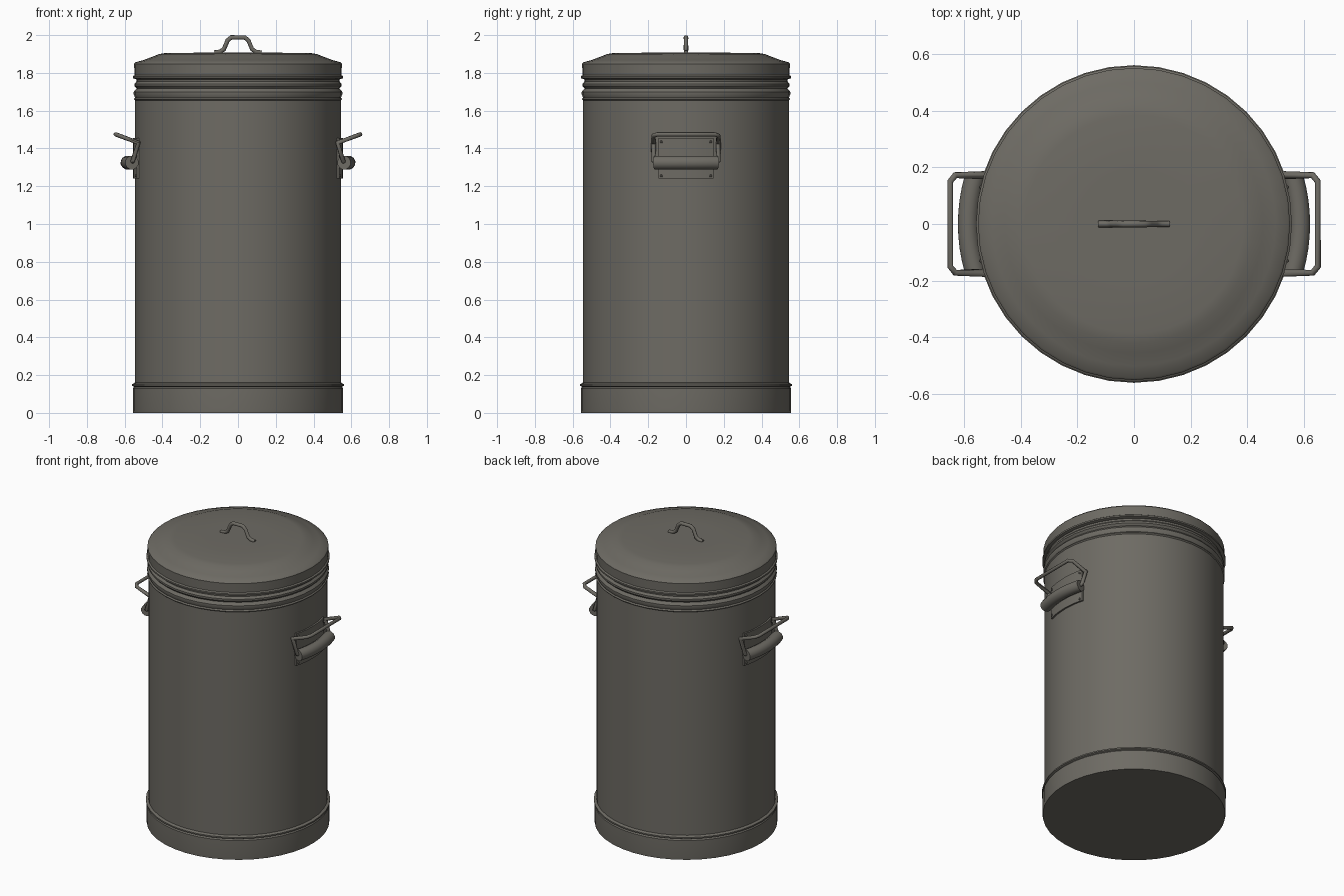
import bpy
import bmesh
from math import cos, sin, pi, radians
from mathutils import Vector

cube = bpy.data.objects.get("Cube")
if cube:
    bpy.data.objects.remove(cube)

metal = bpy.data.materials.new("weathered_grey_metal")
COLOUR = (0.155, 0.147, 0.127, 1)
metal.diffuse_color = COLOUR
metal.use_nodes = True
metal.node_tree.nodes["Principled BSDF"].inputs["Base Color"].default_value = COLOUR


def finish(name, bm, angle=35):
    bmesh.ops.recalc_face_normals(bm, faces=bm.faces)
    mesh = bpy.data.meshes.new(name)
    bm.to_mesh(mesh)
    bm.free()
    mesh.materials.append(metal)
    obj = bpy.data.objects.new(name, mesh)
    bpy.context.collection.objects.link(obj)
    bpy.ops.object.select_all(action="DESELECT")
    obj.select_set(True)
    bpy.context.view_layer.objects.active = obj
    bpy.ops.object.shade_smooth_by_angle(angle=radians(angle))
    return obj


def bridge(bm, rings):
    for a, b in zip(rings, rings[1:]):
        n = len(a)
        for i in range(n):
            j = (i + 1) % n
            bm.faces.new((a[i], a[j], b[j], b[i]))


def lathe(name, profile, sides=40):
    """Turn a (radius, height) profile around z and cap both ends."""
    bm = bmesh.new()
    rings = [[bm.verts.new((r * cos(2 * pi * i / sides), r * sin(2 * pi * i / sides), z))
              for i in range(sides)] for r, z in profile]
    bridge(bm, rings)
    bm.faces.new(rings[0])
    bm.faces.new(rings[-1])
    return finish(name, bm)


def tube(name, points, radius, sides=8):
    """Sweep a round section along a path, mitred at the bends."""
    bm = bmesh.new()
    pts = [Vector(p) for p in points]
    side = None
    rings = []
    for i, p in enumerate(pts):
        before = (p - pts[i - 1]).normalized() if i else None
        after = (pts[i + 1] - p).normalized() if i < len(pts) - 1 else None
        t = ((before or after) + (after or before)).normalized()
        side = side or t.orthogonal()
        side = (side - t * side.dot(t)).normalized()
        up = t.cross(side)
        stretch = 1 / max(0.7, t.dot(before or after))
        rings.append([bm.verts.new(p + (side * cos(a) + up * sin(a)) * radius * stretch)
                      for a in (2 * pi * k / sides for k in range(sides))])
    bridge(bm, rings)
    bm.faces.new(rings[0])
    bm.faces.new(rings[-1])
    return finish(name, bm, 50)


def around(radius, y, z, s):
    """Point on the can wall at sideways offset y, on side s."""
    return (s * (radius ** 2 - y ** 2) ** 0.5, y, z)


# Base band with its rolled lip
lathe("base_band", [(0.555, 0), (0.557, 0.02), (0.557, 0.13), (0.55, 0.138),
                    (0.56, 0.143), (0.56, 0.152), (0.546, 0.16)])

# Straight wall with pressed beads below the rim
lathe("can_body", [(0.545, 0.12), (0.545, 1.655), (0.552, 1.662), (0.545, 1.67),
                   (0.552, 1.685), (0.552, 1.70), (0.537, 1.717), (0.549, 1.73),
                   (0.549, 1.742), (0.537, 1.755), (0.54, 1.772)])

# Lid with a flanged skirt and shallow raised crown
lathe("lid", [(0.535, 1.765), (0.557, 1.772), (0.557, 1.782), (0.548, 1.788),
              (0.55, 1.848), (0.543, 1.856), (0.50, 1.868), (0.455, 1.885),
              (0.42, 1.899), (0.385, 1.905), (0.20, 1.907), (0.03, 1.907)])

# Lid handle
half = [(0.125, 1.908), (0.095, 1.912), (0.075, 1.925), (0.055, 1.972), (0.035, 1.988)]
tube("lid_handle", [(-x, 0, z) for x, z in half] + [(x, 0, z) for x, z in reversed(half)], 0.0115)

for s, label in ((1, "left"), (-1, "right")):
    # Curved mounting plate following the wall
    bm = bmesh.new()
    rings = []
    for k in range(9):
        y = -0.145 + 0.29 * k / 8
        rings.append([bm.verts.new(around(r, y, z, s))
                      for r, z in ((0.54, 1.24), (0.555, 1.24), (0.555, 1.455), (0.54, 1.455))])
    bridge(bm, rings)
    bm.faces.new(rings[0])
    bm.faces.new(rings[-1])
    finish(label + "_mounting_plate", bm)

    # Rolled sleeve that holds the wire
    tube(label + "_sleeve", [around(0.585, -0.165 + 0.33 * k / 8, 1.325, s) for k in range(9)],
         0.037, 12)

    # Wire bail: up from the sleeve ends, then outwards
    arm = [(0.562, 0.15, 1.325), (0.557, 0.172, 1.335), (0.527, 0.172, 1.43),
           (0.63, 0.172, 1.468), (0.648, 0.15, 1.475)]
    tube(label + "_wire_handle", [(s * x, -y, z) for x, y, z in arm]
         + [(s * x, y, z) for x, y, z in reversed(arm)], 0.0105)

    # Corner rivets
    for y in (-0.13, 0.13):
        for z in (1.255, 1.435):
            bm = bmesh.new()
            bmesh.ops.create_uvsphere(bm, u_segments=8, v_segments=5, radius=0.007)
            bmesh.ops.translate(bm, verts=bm.verts, vec=around(0.555, y, z, s))
            finish(label + "_rivet", bm)
